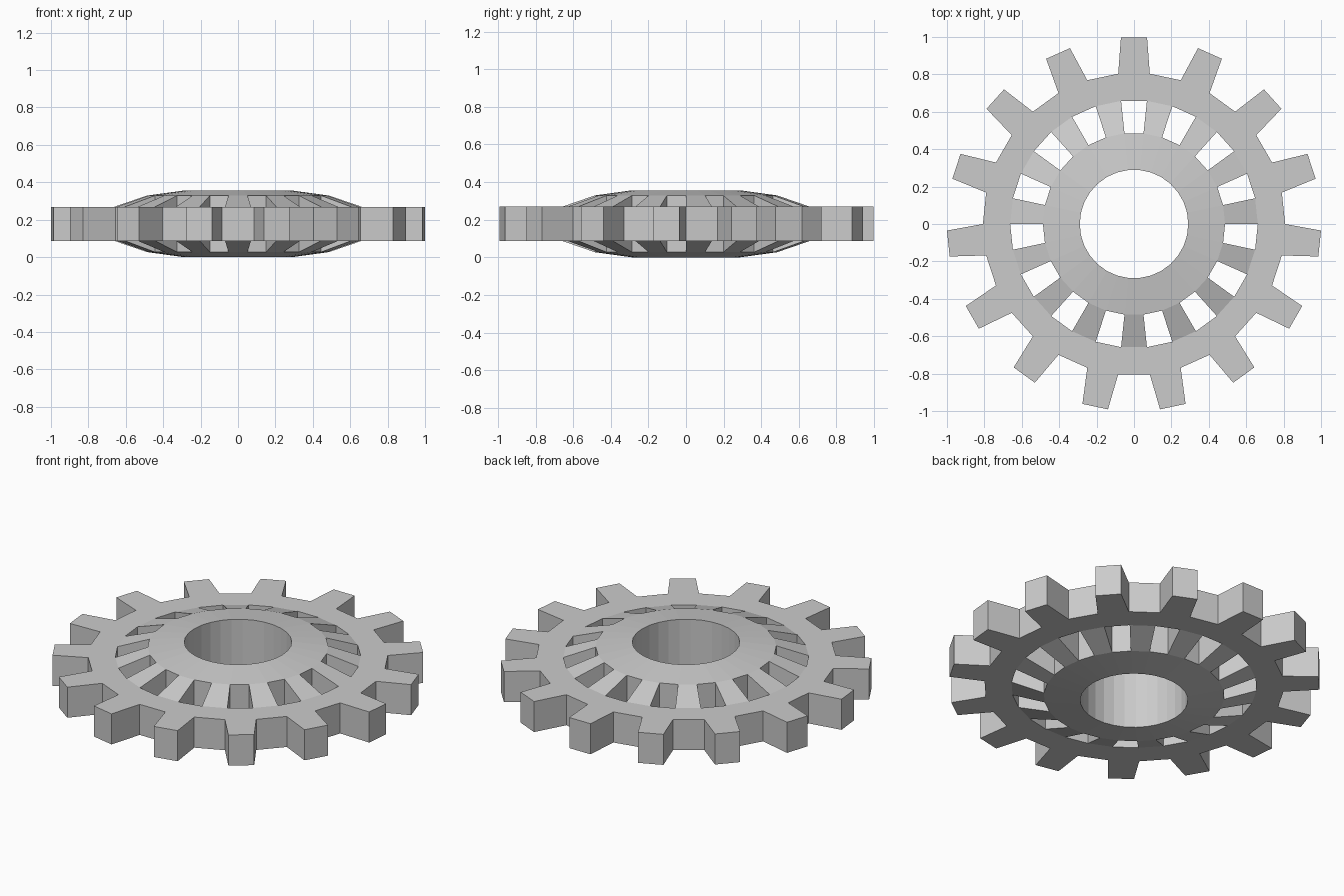
import bpy, bmesh
from math import sin, cos, radians

if "Cube" in bpy.data.objects:
    bpy.data.objects.remove(bpy.data.objects["Cube"])

TEETH = 15
SECTORS = TEETH * 2          # alternating tooth / gap sectors
STEP = 360 / SECTORS
MID = 0.18                   # plane of symmetry

# ring radius and half thickness, from bore outward
BORE, HUB, RIM, ROOT = (0.29, 0.178), (0.487, 0.151), (0.662, 0.091), (0.808, 0.091)
TIP, TIP_HALF_ANGLE = (1.0006, 0.091), 4.0

bm = bmesh.new()


def vert(ring, angle):
    r, h = ring
    a = radians(angle)
    return bm.verts.new((r * cos(a), r * sin(a), h))


def circle(ring):
    return [vert(ring, 90 + (i - 0.5) * STEP) for i in range(SECTORS)]


# upper surface: hub, spokes, rim and teeth
bore, hub, rim, root = [circle(r) for r in (BORE, HUB, RIM, ROOT)]


def panel(inner, outer, i):
    j = (i + 1) % SECTORS
    bm.faces.new((inner[i], outer[i], outer[j], inner[j]))


for i in range(SECTORS):
    panel(bore, hub, i)
    panel(rim, root, i)
    if i % 2:                # spokes sit in line with the gaps
        panel(hub, rim, i)
    else:                    # teeth sit in line with the openings
        centre = 90 + i * STEP
        a = vert(TIP, centre - TIP_HALF_ANGLE)
        b = vert(TIP, centre + TIP_HALF_ANGLE)
        bm.faces.new((root[i], a, b, root[(i + 1) % SECTORS]))

# mirrored lower surface, joined by walls along every open edge
top_verts = list(bm.verts)
top_faces = list(bm.faces)
border = [e for e in bm.edges if e.is_boundary]
low = {v: bm.verts.new((v.co.x, v.co.y, -v.co.z)) for v in top_verts}
for f in top_faces:
    bm.faces.new([low[v] for v in reversed(f.verts)])
for e in border:
    a, b = e.verts
    bm.faces.new((a, b, low[b], low[a]))

bmesh.ops.translate(bm, verts=bm.verts, vec=(0, 0, MID - 0.002))
bmesh.ops.recalc_face_normals(bm, faces=bm.faces)

mesh = bpy.data.meshes.new("gear_wheel")
bm.to_mesh(mesh)
bm.free()
bpy.context.collection.objects.link(bpy.data.objects.new("gear_wheel", mesh))
